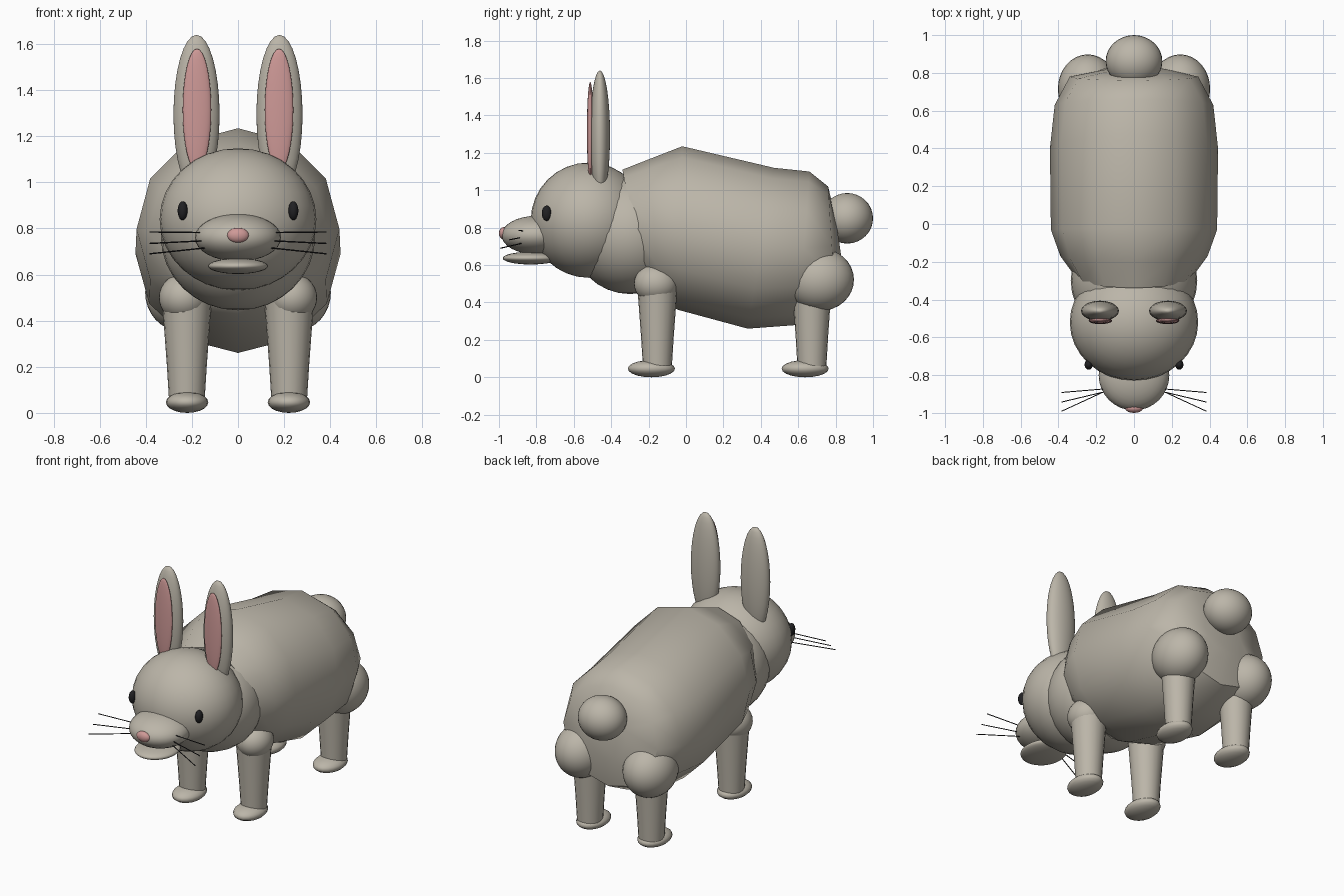
import bpy, bmesh, math
from mathutils import Vector

if "Cube" in bpy.data.objects:
    bpy.data.objects.remove(bpy.data.objects["Cube"])


def material(name, color):
    m = bpy.data.materials.new(name)
    m.diffuse_color = (*color, 1)
    m.use_nodes = True
    m.node_tree.nodes["Principled BSDF"].inputs["Base Color"].default_value = m.diffuse_color
    return m


FUR = material("grey beige fur", (0.50, 0.465, 0.395))
PINK = material("soft pink", (0.62, 0.32, 0.31))
BLACK = material("near black", (0.015, 0.015, 0.017))


def finish(name, bm, mat, angle=50):
    bmesh.ops.recalc_face_normals(bm, faces=bm.faces)
    me = bpy.data.meshes.new(name)
    bm.to_mesh(me)
    bm.free()
    me.materials.append(mat)
    ob = bpy.data.objects.new(name, me)
    bpy.context.collection.objects.link(ob)
    bpy.context.view_layer.objects.active = ob
    ob.select_set(True)
    bpy.ops.object.shade_smooth_by_angle(angle=math.radians(angle))
    ob.select_set(False)
    return ob


def ball(name, loc, radii, mat=FUR, seg=32, rings=16):
    bm = bmesh.new()
    bmesh.ops.create_uvsphere(bm, u_segments=seg, v_segments=rings, radius=1)
    for v in bm.verts:
        v.co = Vector([c + r * p for c, r, p in zip(loc, radii, v.co)])
    return finish(name, bm, mat, 80)


def loft(name, rings, sides, mat=FUR):
    """Skin rings given as (centre, half axis u, half axis v), with capped ends."""
    bm = bmesh.new()
    loops = []
    for c, u, v in rings:
        loops.append([bm.verts.new(Vector(c) + Vector(u) * math.sin(a) + Vector(v) * math.cos(a))
                      for a in (2 * math.pi * i / sides for i in range(sides))])
    for a, b in zip(loops, loops[1:]):
        for i in range(sides):
            j = (i + 1) % sides
            bm.faces.new((a[i], a[j], b[j], b[i]))
    bm.faces.new(loops[0])
    bm.faces.new(loops[-1])
    return finish(name, bm, mat)


# Body: slanted twelve-sided rings (top y, top z, bottom y, bottom z, half width)
body = [(-0.34, 1.11, -0.22, 0.47, 0.31), (-0.20, 1.165, -0.14, 0.41, 0.39),
        (-0.02, 1.235, -0.04, 0.36, 0.44), (0.47, 1.12, 0.33, 0.26, 0.445),
        (0.66, 1.10, 0.60, 0.28, 0.42), (0.76, 1.02, 0.80, 0.38, 0.34),
        (0.80, 0.85, 0.84, 0.58, 0.14)]
loft("body", [((0, (ty + by) / 2, (tz + bz) / 2), (w, 0, 0),
               (0, (ty - by) / 2, (tz - bz) / 2)) for ty, tz, by, bz, w in body], 12)

# Chest, head, muzzle, tail
ball("chest", (0, -0.30, 0.765), (0.335, 0.315, 0.32))
ball("head", (0, -0.52, 0.84), (0.34, 0.31, 0.308))
ball("muzzle", (0, -0.80, 0.76), (0.187, 0.187, 0.103))
ball("lower_jaw", (0, -0.83, 0.637), (0.13, 0.15, 0.034))
ball("nose", (0, -0.975, 0.77), (0.048, 0.025, 0.033), PINK, 20, 10)
ball("tail", (0, 0.862, 0.85), (0.15, 0.138, 0.135))


def leg(name, x, y, rings):
    loft(name, [((x, y, z), (r, 0, 0), (0, r, 0)) for z, r in rings], 20)


for s, side in ((-1, "left"), (1, "right")):
    # Ears with inner lining
    ball(side + "_ear", (0.18 * s, -0.46, 1.295), (0.10, 0.054, 0.345))
    ball(side + "_inner_ear", (0.178 * s, -0.512, 1.315), (0.062, 0.018, 0.265), PINK)
    ball(side + "_eye", (0.24 * s, -0.745, 0.877), (0.022, 0.026, 0.041), BLACK, 16, 10)

    # Front and hind legs
    ball(side + "_shoulder", (0.235 * s, -0.16, 0.50), (0.108, 0.118, 0.105))
    ball(side + "_hip", (0.245 * s, 0.715, 0.522), (0.158, 0.183, 0.168))
    leg(side + "_front_leg", 0.222 * s, -0.153, ((0.05, 0.077), (0.21, 0.087), (0.48, 0.107)))
    leg(side + "_hind_leg", 0.222 * s, 0.673, ((0.05, 0.077), (0.22, 0.087), (0.45, 0.103)))
    for part, y in (("front", -0.185), ("hind", 0.637)):
        ball(f"{side}_{part}_foot", (0.221 * s, y, 0.046), (0.092, 0.126, 0.046), FUR, 20, 10)

    # Whiskers fan forward and downward
    for i, (y0, z0, y1, z1) in enumerate(((-0.87, 0.782, -0.892, 0.785),
                                          (-0.88, 0.748, -0.943, 0.735),
                                          (-0.87, 0.718, -0.992, 0.690))):
        loft(f"{side}_whisker_{i + 1}", [((x * s, y, z), (0, 0.003, 0), (0, 0, 0.003))
                                         for x, y, z in ((0.12, y0, z0), (0.385, y1, z1))], 6, BLACK)
